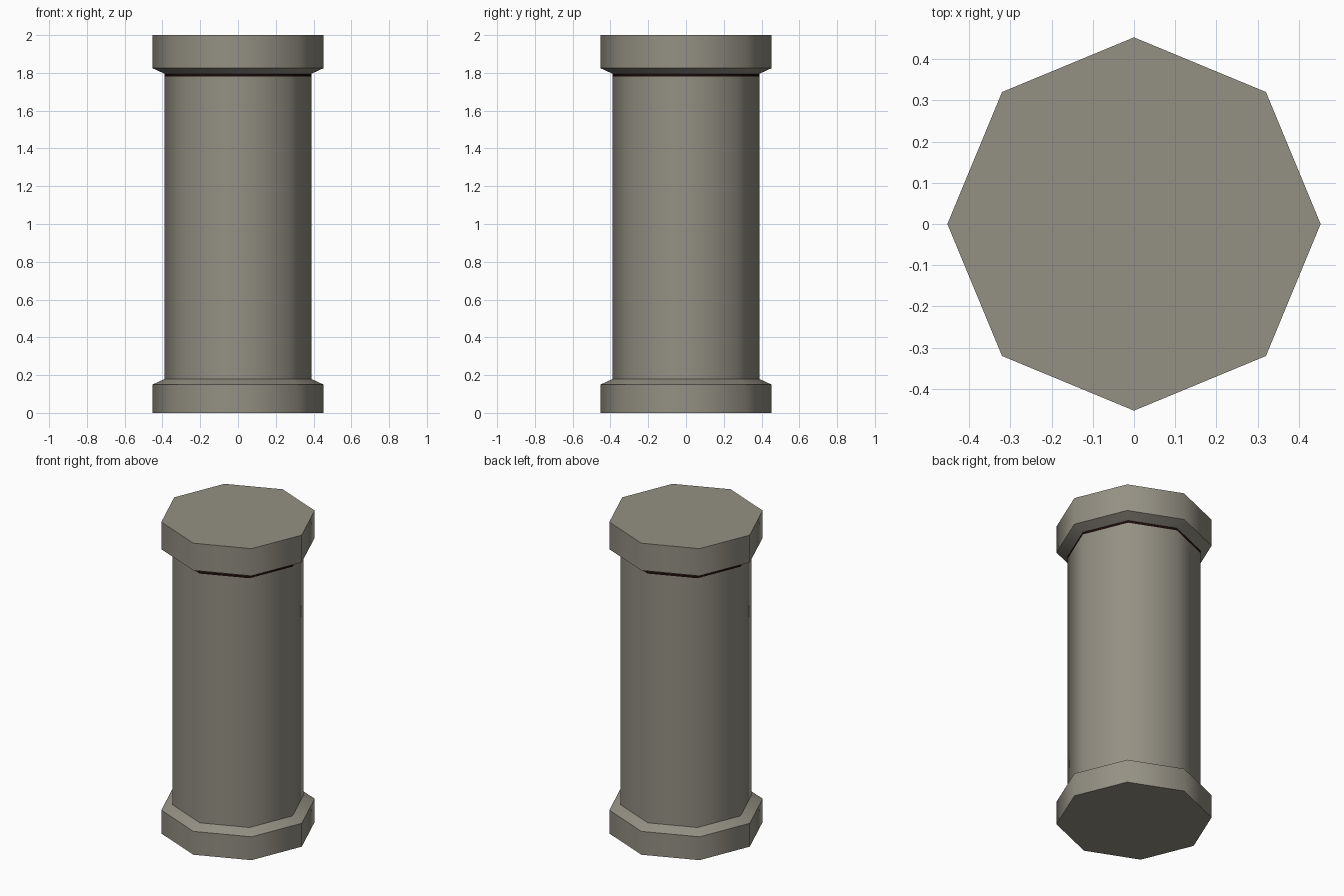
import bpy, bmesh, math

if "Cube" in bpy.data.objects:
    bpy.data.objects.remove(bpy.data.objects["Cube"])

SIDES = 8


def material(name, rgb):
    m = bpy.data.materials.new(name)
    m.diffuse_color = (*rgb, 1.0)
    m.use_nodes = True
    m.node_tree.nodes["Principled BSDF"].inputs["Base Color"].default_value = m.diffuse_color
    return m


stone = material("warm grey stone", (0.296, 0.279, 0.228))
dark = material("dark red brown", (0.012, 0.004, 0.003))


def lathe(name, profile, dark_band=None):
    """Octagonal solid from (radius, z) points, closed at both ends."""
    bm = bmesh.new()
    rings = []
    for r, z in profile:
        rings.append([bm.verts.new((r * math.cos(i * math.tau / SIDES),
                                    r * math.sin(i * math.tau / SIDES), z))
                      for i in range(SIDES)])
    for a, b in zip(rings, rings[1:]):
        for i in range(SIDES):
            j = (i + 1) % SIDES
            bm.faces.new((a[i], a[j], b[j], b[i]))
    bm.faces.new(rings[0][::-1])
    bm.faces.new(rings[-1])
    bmesh.ops.recalc_face_normals(bm, faces=bm.faces[:])
    me = bpy.data.meshes.new(name)
    bm.to_mesh(me)
    bm.free()
    me.materials.append(stone)
    me.materials.append(dark)
    if dark_band:
        for p in me.polygons:
            p.material_index = int(dark_band[0] < p.center.z < dark_band[1])
    ob = bpy.data.objects.new(name, me)
    bpy.context.collection.objects.link(ob)
    bpy.context.view_layer.objects.active = ob
    ob.select_set(True)
    bpy.ops.object.shade_smooth_by_angle(angle=math.radians(50))
    ob.select_set(False)
    return ob


# One continuous pillar: base, chamfer, shaft, thin dark line under the cap, cap
lathe("pillar", [
    (0.453, 0.0), (0.453, 0.15),
    (0.388, 0.18), (0.388, 1.78), (0.388, 1.795),
    (0.453, 1.825), (0.453, 2.0),
], dark_band=(1.782, 1.793))
